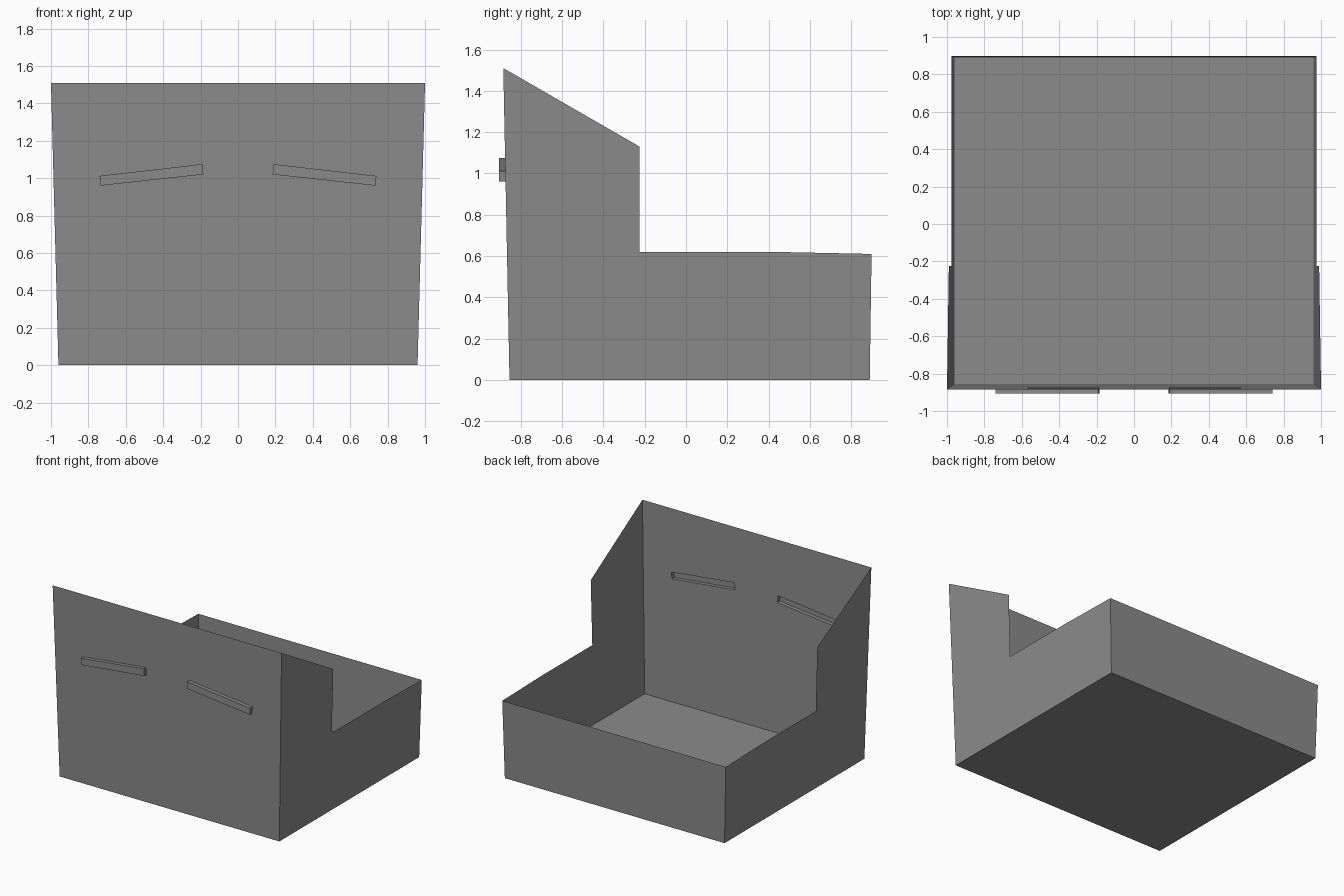
import bpy
import bmesh

if "Cube" in bpy.data.objects:
    bpy.data.objects.remove(bpy.data.objects["Cube"])

grey = bpy.data.materials.new("mid grey")
grey.diffuse_color = (0.26, 0.26, 0.26, 1)
grey.use_nodes = True
grey.node_tree.nodes["Principled BSDF"].inputs["Base Color"].default_value = grey.diffuse_color

# Outward lean of the walls: position on each wall for a given height
H = 1.51
def side_x(z):
    return 0.96 + 0.04 * z / H

def front_y(z):
    return -0.855 - 0.03 * z / H

def back_y(z):
    return 0.89 + 0.022 * z / H


def finish(name, bm):
    mesh = bpy.data.meshes.new(name)
    bm.to_mesh(mesh)
    bm.free()
    mesh.materials.append(grey)
    obj = bpy.data.objects.new(name, mesh)
    bpy.context.collection.objects.link(obj)
    return obj


def sheet(name, points):
    bm = bmesh.new()
    bm.faces.new([bm.verts.new(p) for p in points])
    return finish(name, bm)


# Floor
sheet("floor", [(-0.96, -0.855, 0), (-0.96, 0.89, 0), (0.96, 0.89, 0), (0.96, -0.855, 0)])

# Low back wall
zb = 0.61
sheet("back_wall", [(0.96, 0.89, 0), (-0.96, 0.89, 0),
                    (-side_x(zb), back_y(zb), zb), (side_x(zb), back_y(zb), zb)])

# Stepped side walls
profile = [(front_y(0), 0), (back_y(0), 0), (back_y(zb), zb), (0.42, 0.62),
           (-0.225, 0.62), (-0.225, 1.13), (front_y(H), H)]
for s, name in ((1, "right_wall"), (-1, "left_wall")):
    sheet(name, [(s * side_x(z), y, z) for y, z in profile[::s]])

# Slanted slots: hollow bars pushed out of the front wall
slot = [(0.185, 1.02), (0.735, 0.96), (0.74, 1.012), (0.19, 1.075)]
slots = {"right_slot": slot, "left_slot": [(-x, z) for x, z in slot[::-1]]}
for name, pts in slots.items():
    bm = bmesh.new()
    rim = [bm.verts.new((x, front_y(z), z)) for x, z in pts]
    tip = [bm.verts.new((x, -0.905, z)) for x, z in pts]
    bm.faces.new(tip)
    for i in range(4):
        j = (i + 1) % 4
        bm.faces.new((rim[i], rim[j], tip[j], tip[i]))
    finish(name, bm)

# Tall front wall, open behind each slot
bm = bmesh.new()
outline = [(-0.96, 0), (0.96, 0), (1.0, H), (-1.0, H)]
for loop in [outline, *slots.values()]:
    vs = [bm.verts.new((x, front_y(z), z)) for x, z in loop]
    for a, b in zip(vs, vs[1:] + vs[:1]):
        bm.edges.new((a, b))
bmesh.ops.triangle_fill(bm, edges=bm.edges[:], use_beauty=True, normal=(0, -1, 0))
for f in bm.faces:
    f.normal_update()
    if f.normal.y > 0:
        f.normal_flip()
finish("front_wall", bm)
